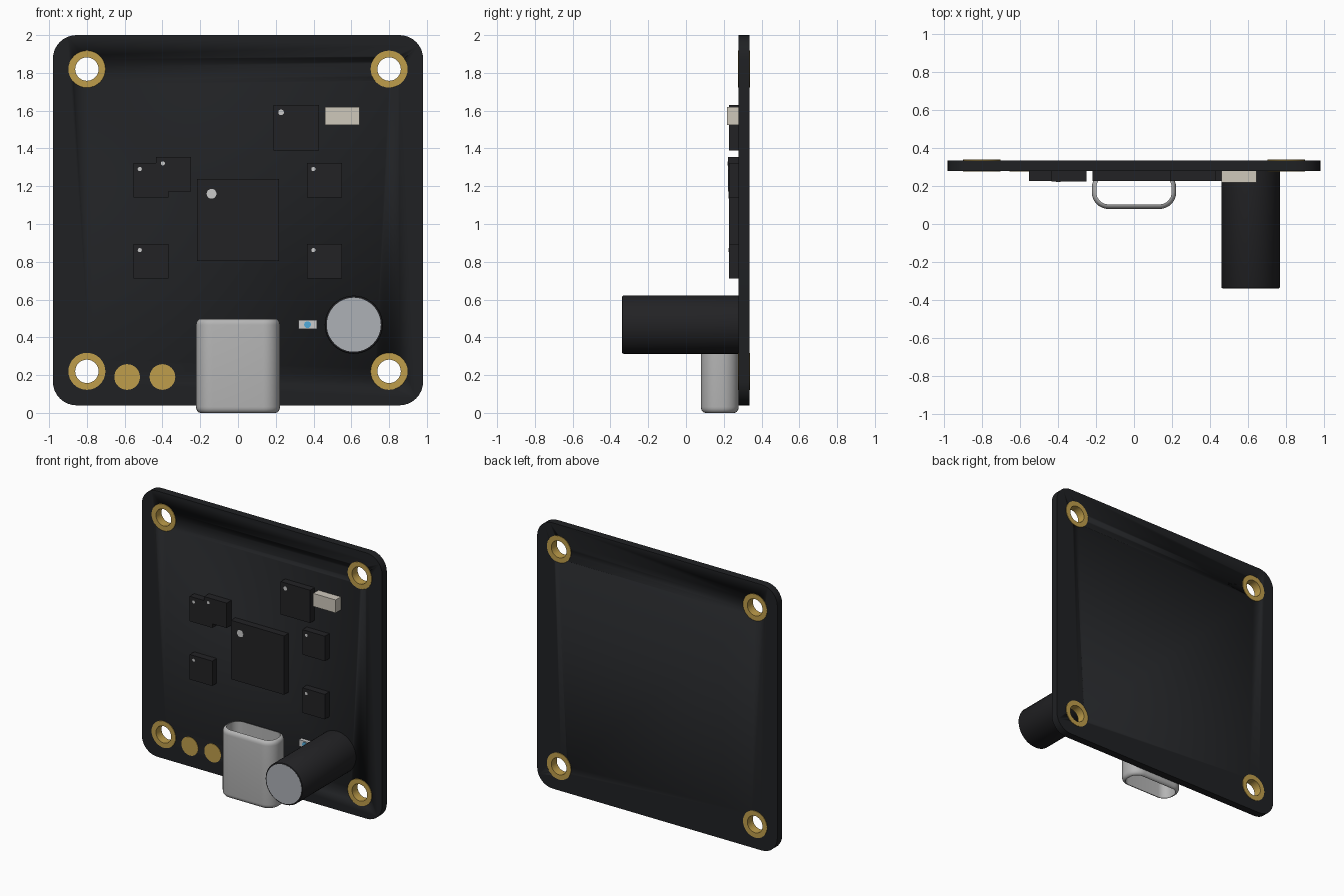
import bpy, bmesh
from math import sin, cos, pi, radians

if "Cube" in bpy.data.objects:
    bpy.data.objects.remove(bpy.data.objects["Cube"])


def mat(name, rgb):
    m = bpy.data.materials.new(name)
    m.diffuse_color = (*rgb, 1)
    m.use_nodes = True
    m.node_tree.nodes["Principled BSDF"].inputs["Base Color"].default_value = m.diffuse_color
    return m


BOARD = mat("board_black", (0.014, 0.015, 0.017))
CHIP = mat("chip_black", (0.016, 0.016, 0.018))
GOLD = mat("gold", (0.52, 0.34, 0.07))
SILVER = mat("silver", (0.42, 0.44, 0.47))
STEEL = mat("steel", (0.46, 0.46, 0.46))
CERAMIC = mat("ceramic", (0.62, 0.58, 0.5))
WHITE = mat("white", (0.75, 0.75, 0.72))
BLUE = mat("blue", (0.08, 0.4, 0.7))

FRONT, BACK = 0.279, 0.335      # board faces
CHIP_Y = 0.227                  # chip front faces


def finish(name, bm, material, smooth=True):
    bmesh.ops.remove_doubles(bm, verts=bm.verts, dist=1e-5)
    bmesh.ops.recalc_face_normals(bm, faces=bm.faces)
    me = bpy.data.meshes.new(name)
    bm.to_mesh(me)
    bm.free()
    ob = bpy.data.objects.new(name, me)
    bpy.context.collection.objects.link(ob)
    me.materials.append(material)
    bpy.ops.object.select_all(action='DESELECT')
    ob.select_set(True)
    bpy.context.view_layer.objects.active = ob
    if smooth:
        bpy.ops.object.shade_smooth_by_angle(angle=radians(35))
    return ob


def box(name, x0, x1, y0, y1, z0, z1, material):
    bm = bmesh.new()
    bmesh.ops.create_cube(bm, size=1)
    for v in bm.verts:
        v.co = ((x0 + x1) / 2 + v.co.x * (x1 - x0),
                (y0 + y1) / 2 + v.co.y * (y1 - y0),
                (z0 + z1) / 2 + v.co.z * (z1 - z0))
    return finish(name, bm, material, False)


def bridge(bm, rings, closed):
    """Skin quads between successive vertex rings."""
    n = len(rings[0])
    for a in range(len(rings) if closed else len(rings) - 1):
        r, s = rings[a], rings[(a + 1) % len(rings)]
        for i in range(n):
            j = (i + 1) % n
            bm.faces.new((r[i], r[j], s[j], s[i]))


def lathe(name, x, z, profile, material, seg=32, closed=False):
    """Turn (radius, y) points about an axis along y; open ends are capped."""
    bm = bmesh.new()
    rings = [[bm.verts.new((x + r * cos(2 * pi * i / seg), y, z + r * sin(2 * pi * i / seg)))
              for i in range(seg)] for r, y in profile]
    bridge(bm, rings, closed)
    if not closed:
        bm.faces.new(rings[0])
        bm.faces.new(rings[-1])
    return finish(name, bm, material)


def disc(name, x, z, r, y0, y1, material, seg=32):
    return lathe(name, x, z, [(r, y0), (r, y1)], material, seg)


def rounded_rect(cx, cy, hw, hh, r, n=8):
    pts = []
    for k, (sx, sy) in enumerate([(1, 1), (-1, 1), (-1, -1), (1, -1)]):
        for i in range(n + 1):
            a = (k + i / n) * pi / 2
            pts.append((cx + sx * (hw - r) + r * cos(a), cy + sy * (hh - r) + r * sin(a)))
    return pts


# circuit board with rounded corners
bm = bmesh.new()
outline = rounded_rect(0, 1.02, 0.98, 0.98, 0.125)
rings = [[bm.verts.new((x, y, z)) for x, z in outline] for y in (FRONT, BACK)]
bridge(bm, rings, False)
for r in rings:
    bm.faces.new(r)
board = finish("circuit_board", bm, BOARD)

# mounting holes and their plated rings
for x in (-0.8, 0.8):
    for z in (0.22, 1.82):
        cutter = disc("hole_cutter", x, z, 0.075, 0.2, 0.4, BOARD)
        cutter.hide_render = True
        mod = board.modifiers.new("hole", 'BOOLEAN')
        mod.operation = 'DIFFERENCE'
        mod.solver = 'EXACT'
        mod.object = cutter
        bpy.context.view_layer.objects.active = board
        bpy.ops.object.modifier_apply(modifier=mod.name)
        bpy.data.objects.remove(cutter)
        lathe("mounting_ring", x, z, [(0.062, 0.275), (0.098, 0.275),
                                      (0.098, 0.339), (0.062, 0.339)], GOLD, closed=True)

# solder pads
for x in (-0.587, -0.4):
    disc("solder_pad", x, 0.19, 0.068, 0.275, 0.285, GOLD)

# chips with pin-one dots: centre x, centre z, size, front y, dot inset, dot radius
chips = [("main_chip", 0, 1.02, 0.434, CHIP_Y, 0.077, 0.026),
         ("upper_chip", 0.309, 1.51, 0.242, CHIP_Y, 0.04, 0.015),
         ("sensor_chip", -0.341, 1.264, 0.184, CHIP_Y - 0.004, 0.035, 0.011)]
chips += [("driver_chip", x, z, 0.184, CHIP_Y, 0.033, 0.011)
          for x in (-0.461, 0.458) for z in (0.803, 1.232)]
for name, x, z, s, y, inset, r in chips:
    h = s / 2
    box(name, x - h, x + h, y, FRONT + 0.003, z - h, z + h, CHIP)
    disc(name + "_dot", x - h + inset, z + h - inset, r, y - 0.002, y + 0.004, WHITE, 20)

# crystal and indicator light
box("crystal", 0.46, 0.644, 0.218, FRONT + 0.003, 1.524, 1.62, CERAMIC)
box("indicator_body", 0.321, 0.417, 0.252, FRONT + 0.003, 0.443, 0.491, WHITE)
disc("indicator_lens", 0.368, 0.467, 0.018, 0.247, 0.255, BLUE, 20)

# large capacitor standing off the board
lathe("capacitor_sleeve", 0.613, 0.467, [(0.154, FRONT + 0.003), (0.154, -0.332),
                                         (0.151, -0.337), (0.145, -0.339)], CHIP, 48)
disc("capacitor_top", 0.613, 0.467, 0.143, -0.34, -0.33, SILVER, 48)

# connector shell: open rounded tube with softened lips
W = 0.024
lip = [(W * (1 - sin(a)), 0.032 * (1 - cos(a))) for a in [i * pi / 10 for i in range(6)]]
section = lip + [(i, 0.498 - z) for i, z in reversed(lip)]
bm = bmesh.new()
rings = [[bm.verts.new((x, y, z)) for x, y in
          rounded_rect(0, 0.179, 0.222 - i, 0.1 - i, 0.088 - i)] for i, z in section]
bridge(bm, rings, True)
finish("connector_shell", bm, STEEL)
